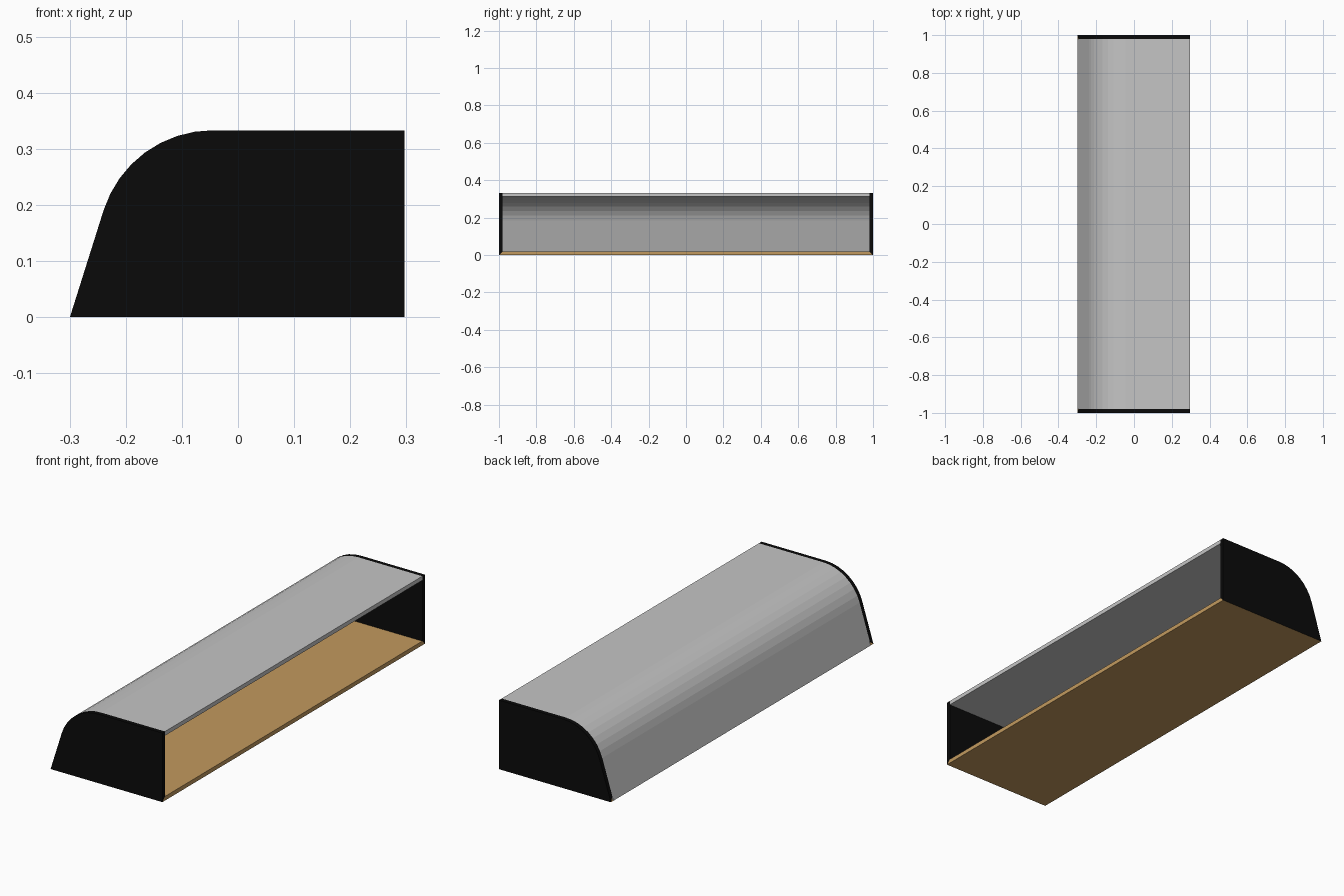
import bpy, bmesh, math

if "Cube" in bpy.data.objects:
    bpy.data.objects.remove(bpy.data.objects["Cube"])

T = 0.02                 # panel thickness
X, H, Y = 0.297, 0.333, 1.0
R = 0.204                # radius of rounded back edge
CX = -0.045              # arc centre x
LEAN = math.radians(17.5)


def material(name, rgb):
    m = bpy.data.materials.new(name)
    m.diffuse_color = (*rgb, 1)
    m.use_nodes = True
    m.node_tree.nodes["Principled BSDF"].inputs["Base Color"].default_value = m.diffuse_color
    return m


grey = material("light grey", (0.56, 0.56, 0.56))
wood = material("tan wood", (0.54, 0.32, 0.112))
black = material("black", (0.003, 0.003, 0.003))


def loft(name, a, b, mat):
    """Solid between two matching loops of 3D points."""
    bm = bmesh.new()
    va, vb = [bm.verts.new(p) for p in a], [bm.verts.new(p) for p in b]
    n = len(va)
    bm.faces.new(va)
    bm.faces.new(vb[::-1])
    for i in range(n):
        j = (i + 1) % n
        bm.faces.new((va[j], va[i], vb[i], vb[j]))
    bmesh.ops.recalc_face_normals(bm, faces=bm.faces)
    me = bpy.data.meshes.new(name)
    bm.to_mesh(me)
    bm.free()
    me.materials.append(mat)
    ob = bpy.data.objects.new(name, me)
    bpy.context.collection.objects.link(ob)
    return ob


def profile(inset, z0):
    """Leaning back, rounded corner and flat top, inset from the outside."""
    r = R - inset
    arc = []
    for i in range(9):
        a = math.pi - LEAN - (math.pi / 2 - LEAN) * i / 8
        arc.append((CX + r * math.cos(a), H - R + r * math.sin(a)))
    x1, z1 = arc[0]
    foot = (x1 - (z1 - z0) * math.tan(LEAN), z0)
    return [foot] + arc + [(X, H - inset)]


outer, inner = profile(0, 0), profile(T, T)

# Curved hood, mitred against the floor
section = outer + inner[::-1]
loft("hood", [(x, -Y + T, z) for x, z in section],
     [(x, Y - T, z) for x, z in section], grey)

# Floor board with mitred back and ends
x0, x1 = outer[0][0], inner[0][0]
loft("floor_board",
     [(x0, -Y, 0), (X, -Y, 0), (X, Y, 0), (x0, Y, 0)],
     [(x1, -Y + T, T), (X, -Y + T, T), (X, Y - T, T), (x1, Y - T, T)], wood)

# End panels, mitred along the bottom
end_out = outer + [(X, 0)]
end_in = profile(0, T) + [(X, T)]
for side, name in ((-1, "front_end_panel"), (1, "rear_end_panel")):
    loft(name, [(x, side * Y, z) for x, z in end_out],
         [(x, side * (Y - T), z) for x, z in end_in], black)
